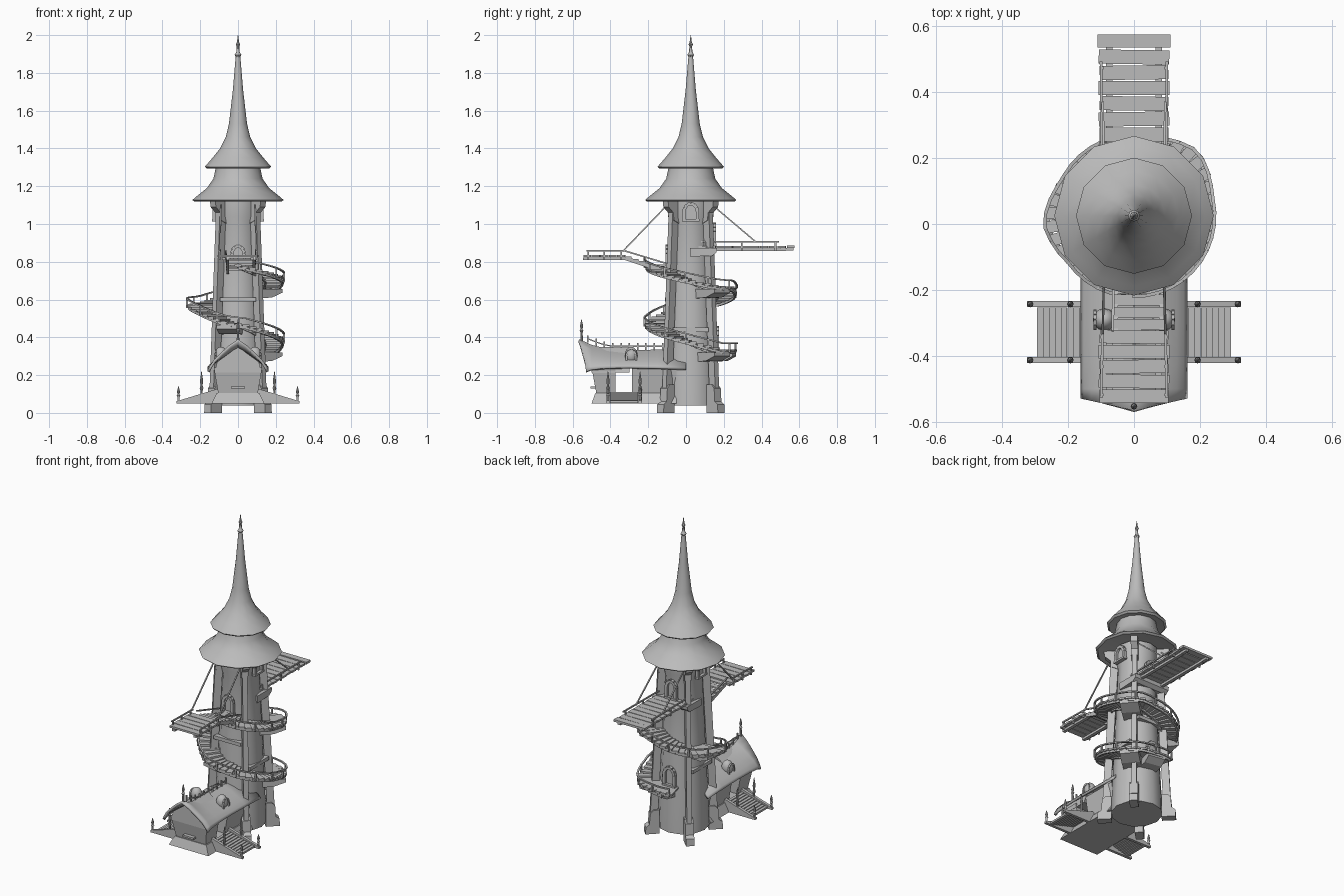
import bpy, bmesh, math
from math import sin, cos, pi, radians
from mathutils import Vector, Matrix

cube = bpy.data.objects.get("Cube")
if cube:
    bpy.data.objects.remove(cube, do_unlink=True)

mat = bpy.data.materials.new("plain grey")
mat.use_nodes = True
GREY = (0.5, 0.5, 0.5, 1)
mat.diffuse_color = GREY
mat.node_tree.nodes["Principled BSDF"].inputs["Base Color"].default_value = GREY

CY = 0.025  # tower axis
UP = Vector((0, 0, 1))


def polar(a, r, z):
    a = radians(a)
    return Vector((r * cos(a), CY + r * sin(a), z))


class Part:
    """Collects pieces in one bmesh and turns them into a named object."""

    def __init__(self, name):
        self.name, self.bm = name, bmesh.new()

    def box(self, center, size, turn=0):
        m = Matrix.Translation(center) @ Matrix.Rotation(turn, 4, 'Z') @ Matrix.Diagonal((*size, 1))
        bmesh.ops.create_cube(self.bm, size=1, matrix=m)

    def beam(self, p, q, w, h=None):
        p, q = Vector(p), Vector(q)
        d = (q - p).normalized()
        side = UP.cross(d)
        side = side.normalized() if side.length > 0.01 else Vector((0, 1, 0))
        rot = Matrix((d, side, d.cross(side))).transposed().to_4x4()
        size = Matrix.Diagonal(((q - p).length, w, h or w, 1))
        bmesh.ops.create_cube(self.bm, size=1, matrix=Matrix.Translation((p + q) / 2) @ rot @ size)

    def loft(self, rings):
        rings = [[self.bm.verts.new(v) for v in ring] for ring in rings]
        n = len(rings[0])
        for a, b in zip(rings, rings[1:]):
            for i in range(n):
                j = (i + 1) % n
                self.bm.faces.new((a[i], a[j], b[j], b[i]))
        self.bm.faces.new(rings[0])
        self.bm.faces.new(rings[-1])

    def lathe(self, profile, x=0, y=CY, n=12):
        self.loft([[(x + r * sin(2 * pi * i / n), y + r * cos(2 * pi * i / n), z) for i in range(n)]
                   for r, z in profile])

    def prism(self, outline, offset):
        self.loft([outline, [Vector(p) + Vector(offset) for p in outline]])

    def radial_prism(self, angle, outline, width):
        side = (polar(angle + 90, 1, 0) - polar(0, 0, 0)) * width
        self.prism([polar(angle, r, z) - side / 2 for r, z in outline], side)

    def finish(self, smooth=False):
        bmesh.ops.recalc_face_normals(self.bm, faces=self.bm.faces)
        me = bpy.data.meshes.new(self.name)
        self.bm.to_mesh(me)
        self.bm.free()
        me.materials.append(mat)
        ob = bpy.data.objects.new(self.name, me)
        bpy.context.collection.objects.link(ob)
        if smooth:
            bpy.ops.object.select_all(action='DESELECT')
            ob.select_set(True)
            bpy.context.view_layer.objects.active = ob
            bpy.ops.object.shade_smooth_by_angle(angle=radians(40))
        return ob


# Tower body and the two flared roofs
p = Part("tower_body")
p.lathe([(0.15, 0.04), (0.147, 0.15), (0.14, 0.3), (0.124, 0.65), (0.11, 1.0), (0.12, 1.04), (0.12, 1.13)])
p.finish(True)
p = Part("lower_roof")
p.lathe([(0.1, 1.14), (0.23, 1.118), (0.242, 1.127), (0.215, 1.15), (0.165, 1.19), (0.13, 1.24), (0.115, 1.31)])
p.finish(True)
p = Part("upper_roof")
p.lathe([(0.09, 1.31), (0.165, 1.293), (0.176, 1.303), (0.135, 1.35), (0.095, 1.4), (0.065, 1.46),
         (0.048, 1.53), (0.027, 1.71), (0.012, 1.89)])
p.finish(True)
p = Part("spire_finial")
p.lathe([(0.01, 1.88), (0.018, 1.895), (0.009, 1.91), (0.007, 1.94), (0.012, 1.95), (0.006, 1.962), (0.001, 2.0)], n=8)
p.finish(True)

# Leaning corner pillars with radial feet and roof brackets
pillars, feet, brackets = Part("corner_pillars"), Part("pillar_feet"), Part("roof_brackets")
for k in (45, 135, 225, 315):
    pillars.beam(polar(k, 0.18, 0.04), polar(k, 0.125, 1.12), 0.03, 0.045)
    feet.radial_prism(k, [(0.145, 0), (0.228, 0), (0.226, 0.045), (0.205, 0.06), (0.2, 0.13), (0.18, 0.15), (0.145, 0.15)], 0.05)
    brackets.radial_prism(k, [(0.1, 1.0), (0.145, 1.02), (0.15, 1.06), (0.185, 1.09), (0.19, 1.125), (0.1, 1.125)], 0.04)
for o in (pillars, feet, brackets):
    o.finish()

# Cross beams between the pillars
p = Part("cross_beams")
for k, z in ((-90, 0.6), (0, 0.44), (180, 0.44), (90, 0.6)):
    p.box(polar(k, 0.12, z), (0.03, 0.19, 0.022), radians(k))
p.finish()

# Arched doors and the windows under the eaves
frames, panels = Part("arch_frames"), Part("arch_panels")


def arch(angle, r, z, half, height):
    t = Vector((-sin(radians(angle)), cos(radians(angle)), 0))
    out = Vector((cos(radians(angle)), sin(radians(angle)), 0))
    c = polar(angle, r, z)
    pts = [c - t * half]
    pts += [c + t * half * -cos(i * pi / 6) + UP * (height + half * 1.2 * sin(i * pi / 6)) for i in range(7)]
    pts.append(c + t * half)
    for a, b in zip(pts, pts[1:]):
        frames.beam(a, b, 0.018, 0.018)
    frames.beam(pts[0] - t * 0.01, pts[-1] + t * 0.01, 0.025, 0.012)
    panels.prism([q - out * 0.03 for q in pts], out * 0.024)


arch(-90, 0.124, 0.78, 0.032, 0.065)
arch(90, 0.124, 0.89, 0.032, 0.07)
arch(90, 0.142, 0.34, 0.035, 0.07)
for k in (0, 180):
    arch(k, 0.126, 1.02, 0.036, 0.045)
frames.finish()
panels.finish()

# Spiral stair, wider and level at its landings, with rails and stone corbels
treads, rails, corbels = Part("stair_treads"), Part("stair_rails"), Part("stair_corbels")
START, END, COUNT = 105, -450, 60
CLIMB = [(105, 0.33), (40, 0.33), (0, 0.375), (-80, 0.462), (-105, 0.475), (-175, 0.57), (-215, 0.58),
         (-300, 0.662), (-325, 0.667), (-450, 0.78)]


def climb(a):
    for (a0, z0), (a1, z1) in zip(CLIMB, CLIMB[1:]):
        if a >= a1:
            return z0 + (z1 - z0) * (a0 - a) / (a0 - a1)
    return CLIMB[-1][1]


def reach(a):
    landing = min(abs((a - k + 180) % 360 - 180) for k in (45, 185))
    return 0.245 + 0.03 * max(0, 1 - landing / 30)


angles = [START + (END - START) * i / COUNT for i in range(COUNT + 1)]
for i, a in enumerate(angles):
    z, r = climb(a), reach(a)
    treads.box(polar(a, (r + 0.12) / 2, z), (r - 0.12, 0.036, 0.011), radians(a))
    if i % 3 == 0:
        rails.beam(polar(a, r, z - 0.01), polar(a, r, z + 0.042), 0.009)
for a, b in zip(angles, angles[1:]):
    rails.beam(polar(a, reach(a), climb(a) + 0.038), polar(b, reach(b), climb(b) + 0.038), 0.01, 0.008)
    for gap in (0.1, 0.01):
        rails.beam(polar(a, reach(a) - gap, climb(a) - 0.012), polar(b, reach(b) - gap, climb(b) - 0.012), 0.01, 0.014)
for a in (80, 40, -105, -190, -320):
    z, r = climb(a) - 0.01, reach(a)
    corbels.radial_prism(a, [(0.1, z), (r - 0.01, z), (r - 0.01, z - 0.02), (0.19, z - 0.045), (0.1, z - 0.05)], 0.11)
corbels.prism([(-0.125, y, z) for y, z in ((0.02, 0.872), (0.165, 0.872), (0.162, 0.85), (0.14, 0.832), (0.02, 0.827))],
              (0.25, 0, 0))
for o in (treads, rails, corbels):
    o.finish()

# Plank platforms in front and behind, hung on ropes
planks, joists, ropes = Part("platform_planks"), Part("platform_joists"), Part("platform_ropes")


def platform(y0, y1, z, count):
    span = y1 - y0
    for i in range(count):
        size = (0.208 + 0.006 * (i % 2), abs(span) / count - 0.004, 0.012)
        planks.box((0, y0 + span * (i + 0.5) / count, z), size, 0.015 * (i % 3 - 1))
    for s in (-1, 1):
        joists.beam((s * 0.075, y0, z - 0.014), (s * 0.075, y1, z - 0.014), 0.02, 0.014)
        joists.beam((s * 0.095, y0, z + 0.028), (s * 0.1, y0 + span * 0.92, z + 0.028), 0.008)
        for f in (0.1, 0.5, 0.88):
            joists.beam((s * 0.097, y0 + span * f, z - 0.02), (s * 0.097, y0 + span * f, z + 0.028), 0.009)


platform(-0.32, -0.545, 0.83, 5)
platform(0.06, 0.53, 0.878, 10)
planks.box((0, 0.555, 0.88), (0.22, 0.04, 0.014))
for s in (-1, 1):
    joists.beam((s * 0.075, 0.5, 0.866), (s * 0.075, 0.57, 0.866), 0.02, 0.014)
    ropes.beam((s * 0.095, -0.335, 0.855), (s * 0.09, -0.1, 1.1), 0.007)
    ropes.beam((s * 0.095, 0.37, 0.905), (s * 0.09, 0.14, 1.1), 0.007)
    joists.beam((0.015 + s * 0.07, -0.1, 0.745), (0.015 + s * 0.07, -0.325, 0.82), 0.014, 0.02)
    joists.beam((0.015 + s * 0.075, -0.1, 0.79), (0.015 + s * 0.08, -0.325, 0.858), 0.008)
for i in range(6):
    planks.box((0.015, -0.12 - 0.037 * i, 0.76 + 0.0125 * i), (0.155, 0.033, 0.011))
for o in (planks, joists, ropes):
    o.finish()

# House in front: walls leave an open passage from side to side
p = Part("house_walls")


def wall(y0, y1, z0, z1, w0, w1, lean=0):
    p.loft([[(-w0, y0, z0), (w0, y0, z0), (w0, y1, z0), (-w0, y1, z0)],
            [(-w1, y0 - lean, z1), (w1, y0 - lean, z1), (w1, y1, z1), (-w1, y1, z1)]])


wall(-0.5, -0.05, 0.05, 0.105, 0.14, 0.112, -0.02)
wall(-0.475, -0.372, 0.105, 0.24, 0.105, 0.128, 0.025)
wall(-0.285, -0.05, 0.105, 0.24, 0.105, 0.128)
p.prism([(-0.125, -0.5, 0.215), (0.125, -0.5, 0.215), (0.11, -0.5, 0.27), (0, -0.5, 0.35), (-0.11, -0.5, 0.27)], (0, 0.2, 0))
p.box((0, -0.49, 0.135), (0.075, 0.03, 0.012))
p.finish()

# Bowed gable roof whose ridge sweeps up at the front
p = Part("house_roof")
half = [(0, 1), (0.045, 0.82), (0.09, 0.58), (0.13, 0.34), (0.152, 0.14), (0.162, 0)]
section = [(-x, h) for x, h in reversed(half[1:])] + half
rows = []
for y, ridge, eave in ((-0.565, 0.39, 0.22), (-0.5, 0.36, 0.232), (-0.42, 0.34, 0.24),
                       (-0.3, 0.332, 0.243), (-0.15, 0.335, 0.24), (0.0, 0.335, 0.235)):
    bow = 0.035 if y < -0.55 else 0
    rows.append([p.bm.verts.new((x, y + bow * abs(x) / 0.16, eave + (ridge - eave) * h)) for x, h in section])
for a, b in zip(rows, rows[1:]):
    for i in range(len(section) - 1):
        p.bm.faces.new((a[i], a[i + 1], b[i + 1], b[i]))
roof = p.finish(True)
thick = roof.modifiers.new("thickness", 'SOLIDIFY')
thick.thickness = 0.014

# Ridge cresting, front finial and round dormers
p = Part("ridge_cresting")
crest = [Vector((0, -0.52 + 0.044 * i, 0.333 + 0.04 * max(0, 1 - i / 3) ** 1.5)) for i in range(10)]
for a, b in zip(crest, crest[1:]):
    p.beam(a + UP * 0.02, b + UP * 0.02, 0.006)
for c in crest:
    p.beam(c, c + UP * 0.038, 0.008)
p.finish()
SPIKE = [(0.007, 0), (0.006, 0.4), (0.01, 0.48), (0.005, 0.56), (0.009, 0.68), (0.001, 1)]
p = Part("house_finial")
p.lathe([(r, 0.38 + 0.115 * h) for r, h in SPIKE], 0, -0.553, 8)
p.finish(True)
domes, doors = Part("dormer_domes"), Part("dormer_frames")
for s in (-1, 1):
    shape = Matrix.Translation((s * 0.09, -0.29, 0.305)) @ Matrix.Diagonal((0.035, 0.034, 0.045, 1))
    bmesh.ops.create_uvsphere(domes.bm, u_segments=12, v_segments=8, radius=1, matrix=shape)
    ring = [Vector((s * 0.118, -0.29 + 0.026 * cos(t * pi / 6), 0.302 + 0.03 * sin(t * pi / 6))) for t in range(7)]
    ring = [ring[0] - UP * 0.03] + ring + [ring[-1] - UP * 0.03]
    for a, b in zip(ring, ring[1:]):
        doors.beam(a, b, 0.01)
domes.finish(True)
doors.finish()

# Side ramps with close planks, cheek beams and finial posts
ramps, posts = Part("side_ramps"), Part("ramp_posts")
for s in (-1, 1):
    for i in range(10):
        f = (i + 0.5) / 10
        ramps.box((s * (0.11 + 0.185 * f), -0.328, 0.106 - 0.05 * f), (0.0182, 0.15, 0.012))
    for y in (-0.413, -0.243):
        ramps.prism([(s * 0.1, y - 0.009, 0.05), (s * 0.325, y - 0.009, 0.05),
                     (s * 0.325, y - 0.009, 0.062), (s * 0.1, y - 0.009, 0.13)], (0, 0.018, 0))
        posts.lathe([(r, 0.05 + 0.09 * h) for r, h in SPIKE], s * 0.315, y, 8)
        posts.lathe([(r, 0.05 + 0.17 * h) for r, h in SPIKE], s * 0.193, y, 8)
ramps.finish()
posts.finish(True)
